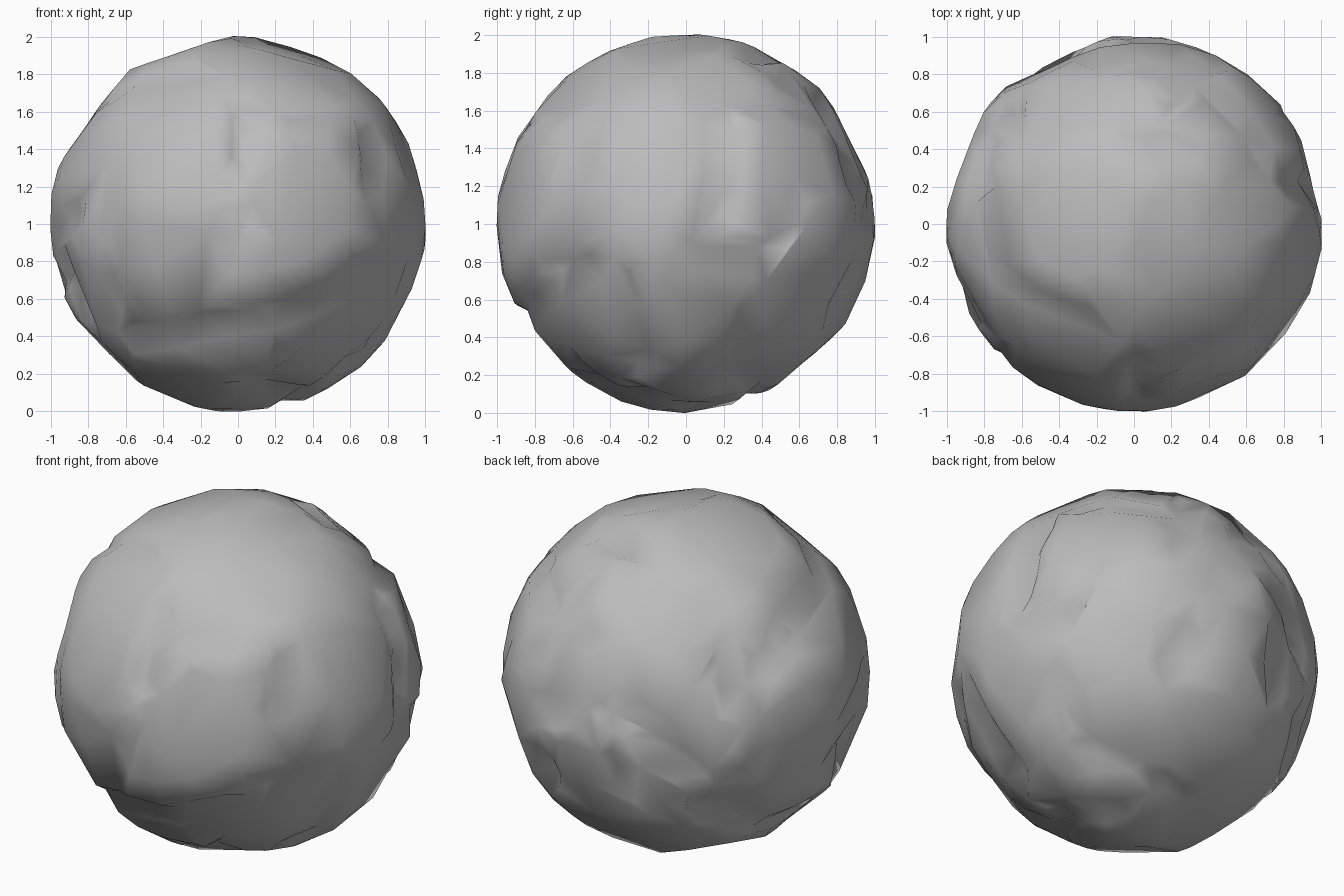
import bpy, bmesh, math, random
from mathutils import Vector, noise

cube = bpy.data.objects.get("Cube")
if cube:
    bpy.data.objects.remove(cube, do_unlink=True)

random.seed(5)

stone = bpy.data.materials.new("stone_grey")
stone.diffuse_color = (0.5, 0.5, 0.5, 1)
stone.use_nodes = True
stone_shader = stone.node_tree.nodes["Principled BSDF"]
stone_shader.inputs["Base Color"].default_value = stone.diffuse_color


def front(x, z):
    """Direction of a point on the front, given by x and height."""
    z -= 1
    return Vector((x, -math.sqrt(max(0, 1 - x * x - z * z)), z)).normalized()


def flank(y, z):
    """Direction of a point on the left side, given by y and height."""
    z -= 1
    return Vector((math.sqrt(max(0, 1 - y * y - z * z)), y, z)).normalized()


def crown(x, y):
    """Direction of a point on the top, given by x and y."""
    return Vector((x, y, math.sqrt(max(0, 1 - x * x - y * y)))).normalized()


def any_direction():
    return Vector([random.gauss(0, 1) for axis in range(3)]).normalized()


# Broad chipped planes: the largest are placed, the rest fill the gaps
normals = [front(-.35, 1.35), front(.38, 1.15), front(.45, .4), front(-.35, .75),
           flank(-.55, .55), flank(-.15, 1.35), flank(.6, 1.3), flank(.1, .6),
           crown(-.3, 0), crown(.3, -.1), crown(-.35, -.6), crown(.35, -.55),
           crown(.35, .6), crown(-.4, .6)]
spacing = math.cos(0.47)
for attempt in range(2500):
    normal = any_direction()
    apart = all(normal.dot(other) < spacing for other in normals)
    if apart and max(map(abs, normal)) < 0.975:
        normals.append(normal)
planes = [(normal, random.uniform(0.952, 0.972)) for normal in normals]

# Deep cracks between the plates, as start and end
deep = [
    (front(-.58, .42), front(-.2, .51)),
    (front(-.2, .51), front(.8, .83)),
    (front(0, .95), front(-.2, .55)),
    (front(.04, 1.6), front(.06, 1.3)),
    (flank(.25, 1.5), flank(.22, 1.05)),
    (flank(.1, .88), flank(.42, .87)),
    (flank(-.75, .8), flank(-.5, .82)),
    (flank(-.3, .7), flank(-.2, .3)),
    (flank(.4, 1.65), flank(.75, 1.55)),
    (crown(0, -.96), crown(0, -.75)),
    (crown(-.2, .85), crown(0, .7)),
    (crown(0, .5), crown(.3, .38)),
    (crown(.45, .85), crown(.25, .7)),
    (crown(.7, -.66), crown(.66, -.55))]

# Long shallow seams
shallow = [
    (front(-.6, .5), front(-.7, 1.3)),
    (front(.05, 1.5), front(.5, 1.6)),
    (flank(.4, 1.8), flank(.4, .3)),
    (crown(0, -.7), crown(0, .55)),
    (crown(-.75, .42), crown(.6, .42)),
    (crown(-.75, -.2), crown(-.3, -.45))]


def random_crack():
    """A crack on the back, the right side or the underside."""
    start = any_direction()
    while not ((start.y > 0.4 and start.x < 0.5) or start.z < -0.7 or start.x < -0.75):
        start = any_direction()
    return start, (start + 0.3 * any_direction()).normalized()


deep += [random_crack() for crack in range(24)]
cracks = [(start, end, random.uniform(0.035, 0.055), 0.12) for start, end in deep]
cracks += [(start, end, 0.02, 0.08) for start, end in shallow]


def chipped_radius(direction):
    """Slightly rounded meeting of the chipped planes, capped by a ball."""
    sharpness = 170
    total = math.exp(-sharpness)
    for normal, distance in planes:
        facing = normal.dot(direction)
        if facing > 0.6:
            total += math.exp(-sharpness * distance / facing)
    return -math.log(total) / sharpness + 0.003


def crack_depth(direction):
    """Depth of the cracks, steep on one side and gentle on the other."""
    deepest = 0
    for start, end, depth, width in cracks:
        along = end - start
        t = (direction - start).dot(along) / along.length_squared
        nearest = (start + along * max(0, min(1, t))).normalized()
        gap = (direction - nearest).length
        steep = start.cross(end).dot(direction) > 0
        reach = width * (0.45 if steep else 1.3)
        deepest = max(deepest, depth * (1 - gap / reach))
    return deepest


# Boulder
bm = bmesh.new()
bmesh.ops.create_icosphere(bm, subdivisions=6, radius=1)
for vert in bm.verts:
    direction = vert.co.normalized()
    rough = 0.008 * noise.noise(direction * 4)
    vert.co = direction * (chipped_radius(direction) - crack_depth(direction) + rough)

# Centre it and rest it on the ground
low = Vector([min(vert.co[axis] for vert in bm.verts) for axis in range(3)])
high = Vector([max(vert.co[axis] for vert in bm.verts) for axis in range(3)])
middle = (low + high) / 2
middle.z = low.z
bmesh.ops.translate(bm, verts=bm.verts, vec=-middle)

mesh = bpy.data.meshes.new("boulder")
bm.to_mesh(mesh)
bm.free()
mesh.materials.append(stone)
for face in mesh.polygons:
    face.use_smooth = True
boulder = bpy.data.objects.new("boulder", mesh)
bpy.context.collection.objects.link(boulder)

# Reduce to a coarse, angular surface
coarse = boulder.modifiers.new("coarse", 'DECIMATE')
coarse.ratio = 0.045
